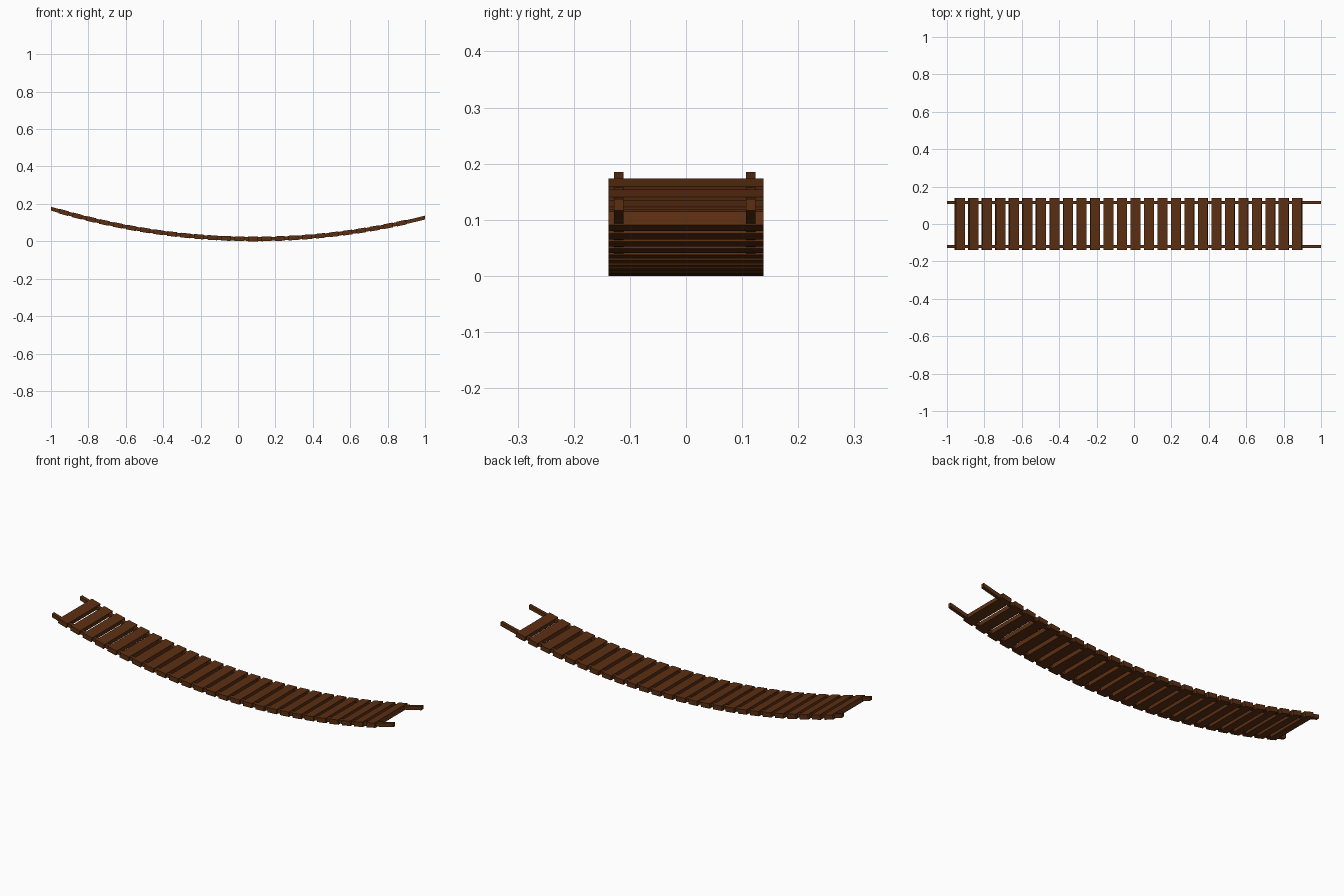
import bpy, bmesh, math
from mathutils import Matrix, Vector

cube = bpy.data.objects.get("Cube")
if cube:
    bpy.data.objects.remove(cube, do_unlink=True)

# One dark wood colour for the whole bridge
wood = bpy.data.materials.new("dark brown wood")
wood.use_nodes = True
colour = (0.105, 0.028, 0.006, 1.0)
wood.diffuse_color = colour
wood.node_tree.nodes["Principled BSDF"].inputs["Base Color"].default_value = colour

LOW_X, SAG, LOW_Z = 0.087, 0.137, 0.0125


def height(x):
    return LOW_Z + SAG * (x - LOW_X) ** 2


def slope(x):
    return 2 * SAG * (x - LOW_X)


def finish(bm, name):
    bmesh.ops.recalc_face_normals(bm, faces=bm.faces)
    mesh = bpy.data.meshes.new(name)
    bm.to_mesh(mesh)
    bm.free()
    mesh.materials.append(wood)
    obj = bpy.data.objects.new(name, mesh)
    bpy.context.collection.objects.link(obj)
    return obj


def plank(name, x, size):
    # Straight board tilted to follow the sag
    bm = bmesh.new()
    bmesh.ops.create_cube(bm, size=1)
    bmesh.ops.scale(bm, vec=size, verts=bm.verts)
    obj = finish(bm, name)
    obj.location = (x, 0, height(x))
    obj.rotation_euler.y = -math.atan(slope(x))


def rail(name, y, width, thick, segments=28):
    # Square beam swept along the sagging curve
    bm = bmesh.new()
    rings = []
    for i in range(segments + 1):
        x = -1 + 2 * i / segments
        half = thick / 2 * math.sqrt(1 + slope(x) ** 2)
        rings.append([bm.verts.new((x, y + sy * width / 2, height(x) + sz * half))
                      for sy, sz in ((-1, -1), (1, -1), (1, 1), (-1, 1))])
    for a, b in zip(rings, rings[1:]):
        for k in range(4):
            n = (k + 1) % 4
            bm.faces.new((a[k], a[n], b[n], b[k]))
    bm.faces.new(rings[0])
    bm.faces.new(rings[-1])
    finish(bm, name)


# Walking boards
for i in range(26):
    plank(f"plank_{i + 1:02d}", -0.931 + i * 0.0722, (0.052, 0.277, 0.025))

# Long beams under the boards' ends
rail("front_rail", -0.12, 0.017, 0.02)
rail("back_rail", 0.115, 0.017, 0.02)
